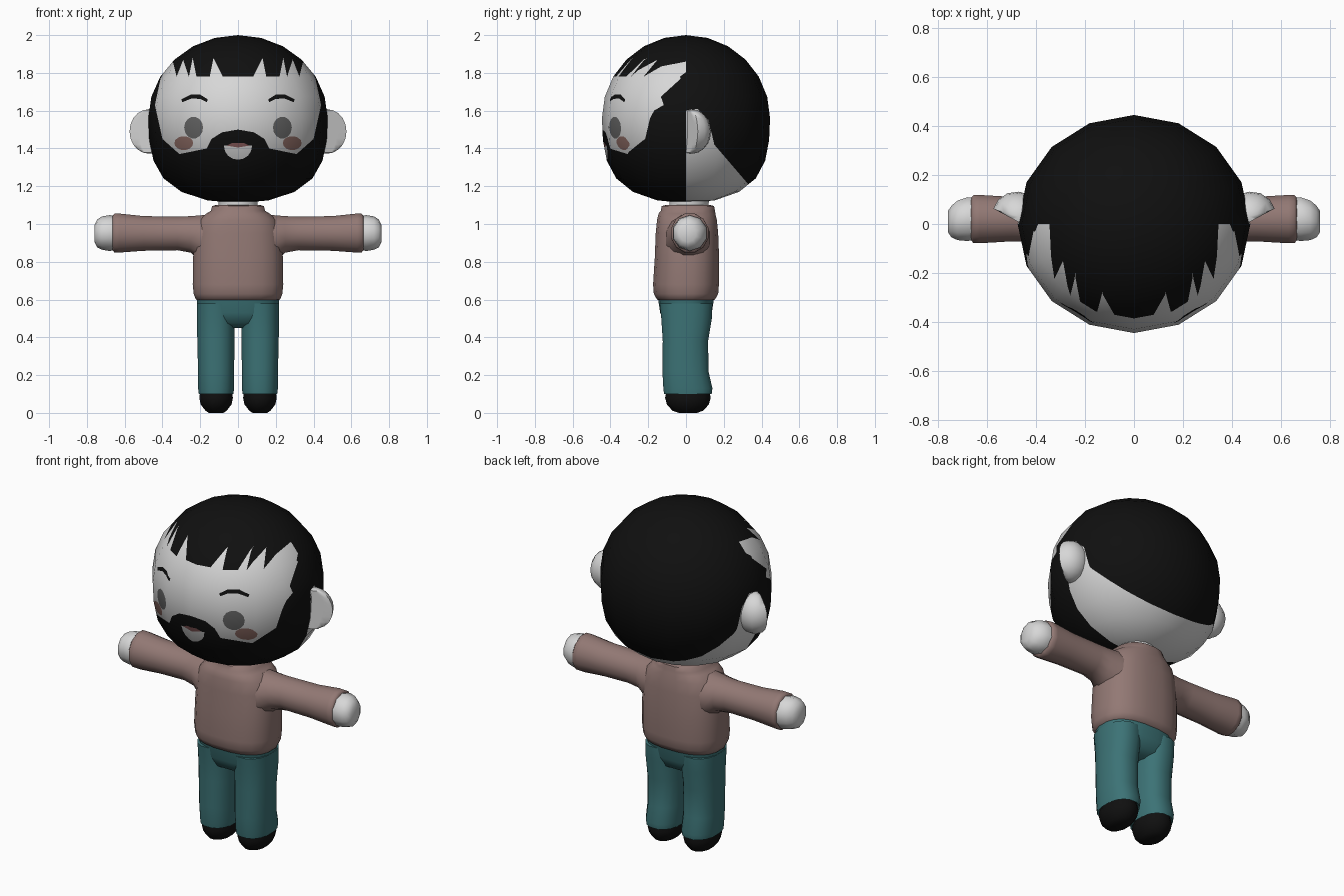
import bpy, bmesh, math
from mathutils import Vector

cube = bpy.data.objects.get("Cube")
if cube:
    bpy.data.objects.remove(cube)


def material(name, r, g, b):
    m = bpy.data.materials.new(name)
    m.use_nodes = True
    m.diffuse_color = (r, g, b, 1)
    node = next(n for n in m.node_tree.nodes if n.type == "BSDF_PRINCIPLED")
    node.inputs["Base Color"].default_value = (r, g, b, 1)
    node.inputs["Roughness"].default_value = 0.9
    return m


HAIR = material("black hair", 0.005, 0.005, 0.005)
SKIN = material("pale skin", 0.68, 0.68, 0.68)
EYE = material("grey eye", 0.13, 0.13, 0.13)
BLUSH = material("cheek blush", 0.27, 0.15, 0.13)
MOUTH = material("mouth pink", 0.24, 0.1, 0.1)
SWEATER = material("dusty brown knit", 0.29, 0.19, 0.175)
TROUSERS = material("teal cloth", 0.045, 0.17, 0.18)


def finish(name, bm, mats):
    bmesh.ops.recalc_face_normals(bm, faces=bm.faces)
    me = bpy.data.meshes.new(name)
    bm.to_mesh(me)
    bm.free()
    for m in mats:
        me.materials.append(m)
    me.shade_smooth()
    me.set_sharp_from_angle(angle=1.1)
    ob = bpy.data.objects.new(name, me)
    bpy.context.collection.objects.link(ob)
    return ob


def loft(name, mat, rings, axis="z", side=1, n=16, power=1.0):
    """Skin closed rings (position, centre a, radius a, centre b, radius b)."""
    bm = bmesh.new()
    loops = []
    for t, ca, ra, cb, rb in rings:
        loop = []
        for i in range(n):
            w = math.tau * (i + 0.5) / n
            c, s = math.cos(w), math.sin(w)
            a = ca + ra * math.copysign(abs(c) ** power, c)
            b = cb + rb * math.copysign(abs(s) ** power, s)
            p = (a, b, t) if axis == "z" else (t, a, b)
            loop.append(bm.verts.new((p[0] * side, p[1], p[2])))
        loops.append(loop)
    for lo, hi in zip(loops, loops[1:]):
        for i in range(n):
            j = (i + 1) % n
            bm.faces.new((lo[i], lo[j], hi[j], hi[i]))
    bm.faces.new(loops[0])
    bm.faces.new(loops[-1])
    return finish(name, bm, [mat])


def inside(p, poly):
    hit = False
    for (x1, y1), (x2, y2) in zip(poly, poly[1:] + poly[:1]):
        if (y1 > p[1]) != (y2 > p[1]) and p[0] < x1 + (p[1] - y1) * (x2 - x1) / (y2 - y1):
            hit = not hit
    return hit


def paint(bm, poly, index, u=0):
    """Cut an outline into the head (u = 0: from the front, 1: from the side) and colour it."""
    lo = [min(p[k] for p in poly) for k in (0, 1)]
    hi = [max(p[k] for p in poly) for k in (0, 1)]

    def touched():
        for f in bm.faces:
            if u == 0 and f.calc_center_median().y > 0:
                continue
            us, zs = [v.co[u] for v in f.verts], [v.co.z for v in f.verts]
            if max(us) > lo[0] and min(us) < hi[0] and max(zs) > lo[1] and min(zs) < hi[1]:
                yield f

    for p, q in zip(poly, poly[1:] + poly[:1]):
        co, no = Vector((0, 0, p[1])), Vector((0, 0, p[0] - q[0]))
        co[u], no[u] = p[0], q[1] - p[1]
        faces = list(touched())
        geom = faces + list({e for f in faces for e in f.edges}) + list({v for f in faces for v in f.verts})
        bmesh.ops.bisect_plane(bm, geom=geom, dist=1e-5, plane_co=co, plane_no=no.normalized())
    for f in touched():
        c = f.calc_center_median()
        if inside((c[u], c.z), poly):
            f.material_index = index


def oval(x, z, rx, rz, n=14):
    return [(x + rx * math.cos(math.tau * i / n), z + rz * math.sin(math.tau * i / n)) for i in range(n)]


def flip(poly, s):
    return [(s * x, z) for x, z in poly]


# Head: low-poly rounded ball, fuller at the jaw
MID = 1.56
bm = bmesh.new()
bmesh.ops.create_uvsphere(bm, u_segments=16, v_segments=12, radius=1)
for v in bm.verts:
    x, y, z = v.co
    k = 1 + 0.35 * z * z if z < 0 else 1
    v.co = (x * k * 0.475, y * k * 0.445, MID + z * (0.45 if z < 0 else 0.44))

# Bare nape, below the hairline and behind the beard
paint(bm, [(0, 1.0), (0, 1.6), (0.06, 1.61), (0.12, 1.55), (0.15, 1.42),
           (0.33, 1.21), (0.5, 1.19), (0.5, 1.0)], 1, u=1)
# Face opening between the fringe and the beard
half = [(0.08, 1.78), (0.13, 1.88), (0.15, 1.78), (0.22, 1.78), (0.24, 1.88), (0.26, 1.78),
        (0.29, 1.87), (0.325, 1.78), (0.35, 1.88), (0.41, 1.77), (0.44, 1.63), (0.4, 1.45),
        (0.31, 1.37), (0.165, 1.4), (0.14, 1.45), (0.085, 1.485)]
paint(bm, half + [(0, 1.5)] + flip(half[::-1], -1), 1)
# Chin patch and mouth
paint(bm, [(0.075 * math.cos(a), 1.415 + 0.075 * math.sin(a))
           for a in (-math.pi * i / 8 for i in range(9))], 1)
paint(bm, [(-0.06, 1.415), (-0.03, 1.43), (0.03, 1.43), (0.06, 1.415), (0, 1.405)], 4)
# Eyes, cheeks and brows
brow = [(0.16, 1.66), (0.2, 1.685), (0.25, 1.685), (0.3, 1.66),
        (0.295, 1.645), (0.245, 1.665), (0.2, 1.662), (0.165, 1.645)]
for s in (1, -1):
    paint(bm, oval(s * 0.235, 1.51, 0.05, 0.058), 2)
    paint(bm, oval(s * 0.287, 1.428, 0.05, 0.037), 3)
    paint(bm, flip(brow, s), 0)
head = finish("head", bm, [HAIR, SKIN, EYE, BLUSH, MOUTH])
head.data.normals_split_custom_set_from_vertices(
    [Vector((v.co.x / 0.22, v.co.y / 0.2, (v.co.z - MID) / 0.2)).normalized() for v in head.data.vertices])

# Neck, sweater body and hips
loft("neck", SKIN, [(1.04, 0, 0.1, 0.01, 0.1), (1.16, 0, 0.11, 0.02, 0.11)])
loft("sweater_body", SWEATER, [
    (0.595, 0, 0.21, 0, 0.14), (0.6, 0, 0.225, 0, 0.155), (0.63, 0, 0.237, 0, 0.172),
    (0.68, 0, 0.242, 0, 0.176), (0.82, 0, 0.24, 0.005, 0.172), (0.95, 0, 0.23, 0.005, 0.167),
    (1.02, 0, 0.21, 0.005, 0.16), (1.055, 0, 0.17, 0.005, 0.152), (1.07, 0, 0.145, 0.01, 0.145),
    (1.095, 0, 0.138, 0.01, 0.14), (1.1, 0, 0.12, 0.01, 0.12)], n=20, power=0.8)
loft("trouser_hips", TROUSERS, [
    (0.45, 0, 0.1, 0, 0.06), (0.475, 0, 0.19, 0, 0.115), (0.53, 0, 0.215, 0, 0.138),
    (0.62, 0, 0.222, 0, 0.152)], n=20, power=0.8)

for s, label in ((1, "left"), (-1, "right")):
    # Sleeve and hand
    loft(label + "_sleeve", SWEATER, [
        (0.1, 0.01, 0.13, 0.92, 0.14), (0.2, 0.01, 0.12, 0.925, 0.125), (0.25, 0.015, 0.1, 0.945, 0.1),
        (0.32, 0.02, 0.093, 0.95, 0.092), (0.5, 0.02, 0.094, 0.95, 0.095), (0.63, 0.02, 0.102, 0.952, 0.107),
        (0.655, 0.02, 0.102, 0.952, 0.106), (0.665, 0.02, 0.09, 0.952, 0.092)], "x", s, 12)
    loft(label + "_hand", SKIN, [
        (0.62, 0.02, 0.085, 0.952, 0.085), (0.68, 0.02, 0.094, 0.952, 0.095),
        (0.72, 0.015, 0.085, 0.952, 0.088), (0.745, 0.01, 0.068, 0.95, 0.074),
        (0.76, 0.01, 0.045, 0.95, 0.045)], "x", s, 10)
    # Trouser leg and shoe
    loft(label + "_trouser_leg", TROUSERS, [
        (0.11, 0.116, 0.085, 0.01, 0.115), (0.1, 0.116, 0.093, 0.01, 0.128), (0.13, 0.116, 0.097, 0.01, 0.132),
        (0.22, 0.116, 0.097, -0.003, 0.124), (0.38, 0.117, 0.1, -0.003, 0.122),
        (0.5, 0.117, 0.102, 0.003, 0.136), (0.58, 0.117, 0.103, 0, 0.142)], "z", s, power=0.85)
    loft(label + "_shoe", HAIR, [
        (0.0, 0.116, 0.04, 0.01, 0.05), (0.012, 0.116, 0.058, 0.01, 0.085), (0.045, 0.116, 0.085, 0.01, 0.115),
        (0.08, 0.116, 0.092, 0.01, 0.125), (0.13, 0.116, 0.085, 0.01, 0.115)], "z", s, 12)
    # Ear: half dome with a flat front, turned backwards
    bm = bmesh.new()
    bmesh.ops.create_uvsphere(bm, u_segments=14, v_segments=10, radius=1)
    turn = math.radians(28)
    for v in bm.verts:
        x, y, z = v.co.x * 0.11, max(v.co.y * 0.1, -0.02), v.co.z * 0.118
        v.co = (s * (0.47 + x * math.cos(turn) - y * math.sin(turn)),
                0.03 + x * math.sin(turn) + y * math.cos(turn), 1.49 + z)
    finish(label + "_ear", bm, [SKIN])
